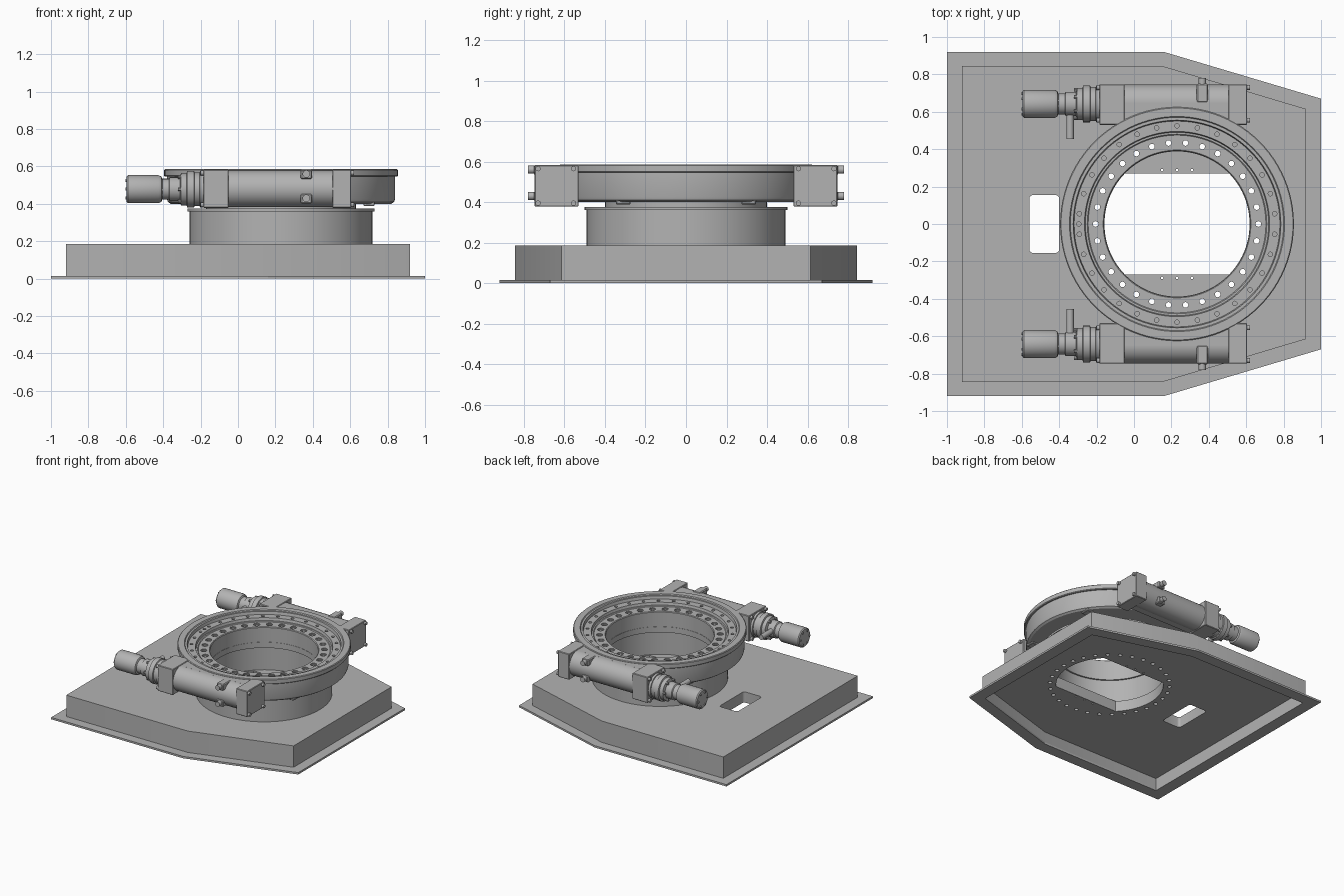
import bpy, bmesh, math
from mathutils import Matrix, Vector

cube = bpy.data.objects.get("Cube")
if cube:
    bpy.data.objects.remove(cube, do_unlink=True)

GREY = (0.45, 0.45, 0.45, 1)
steel = bpy.data.materials.new("steel_grey")
steel.use_nodes = True
steel.diffuse_color = GREY
steel.node_tree.nodes["Principled BSDF"].inputs["Base Color"].default_value = GREY
AXIS_X = 0.23                                   # centre of the turntable


def finish(name, bm):
    bmesh.ops.recalc_face_normals(bm, faces=bm.faces)
    mesh = bpy.data.meshes.new(name)
    bm.to_mesh(mesh)
    bm.free()
    mesh.materials.append(steel)
    ob = bpy.data.objects.new(name, mesh)
    bpy.context.collection.objects.link(ob)
    return ob


def select(ob):
    bpy.ops.object.select_all(action='DESELECT')
    ob.select_set(True)
    bpy.context.view_layer.objects.active = ob


def smooth(ob):
    select(ob)
    bpy.ops.object.shade_smooth_by_angle(angle=math.radians(32))
    return ob


def cut(ob, *cutters):
    for cutter in cutters:
        mod = ob.modifiers.new("cut", 'BOOLEAN')
        mod.operation, mod.solver, mod.object = 'DIFFERENCE', 'EXACT', cutter
        select(ob)
        bpy.ops.object.modifier_apply(modifier=mod.name)


def prism(name, outline, z0, z1):
    bm = bmesh.new()
    face = bm.faces.new([bm.verts.new((x, y, z0)) for x, y in outline])
    top = bmesh.ops.extrude_face_region(bm, geom=[face])["geom"]
    verts = [g for g in top if isinstance(g, bmesh.types.BMVert)]
    bmesh.ops.translate(bm, verts=verts, vec=(0, 0, z1 - z0))
    return finish(name, bm)


def lathe(name, profile, centre, direction='Z', closed=True, steps=48):
    """Turn (radius, height) points about an axis."""
    bm = bmesh.new()
    vs = [bm.verts.new((r, 0, h)) for r, h in profile]
    pairs = list(zip(vs, vs[1:])) + ([(vs[-1], vs[0])] if closed else [])
    edges = [bm.edges.new(p) for p in pairs]
    bmesh.ops.spin(bm, geom=vs + edges, cent=(0, 0, 0), axis=(0, 0, 1),
                   angle=math.tau, steps=steps, use_duplicate=False)
    bmesh.ops.remove_doubles(bm, verts=bm.verts, dist=1e-4)
    turn = {'Z': Matrix(), 'X': Matrix.Rotation(math.pi / 2, 4, 'Y'),
            'Y': Matrix.Rotation(-math.pi / 2, 4, 'X')}[direction]
    bm.transform(Matrix.Translation(centre) @ turn)
    return smooth(finish(name, bm))


def rod(name, radius, length, centre, direction, steps=24):
    return lathe(name, [(0, 0), (radius, 0), (radius, length), (0, length)],
                 centre, direction, closed=False, steps=steps)


def box(name, lo, hi, bevel=0.004):
    bm = bmesh.new()
    bmesh.ops.create_cube(bm, size=1)
    lo, hi = Vector(lo), Vector(hi)
    bm.transform(Matrix.Translation((lo + hi) / 2) @ Matrix.Diagonal((*(hi - lo), 1)))
    if bevel:
        bmesh.ops.bevel(bm, geom=bm.edges[:], offset=bevel, segments=1, affect='EDGES')
    return finish(name, bm)


def pins(name, spots, radius, z0, z1):
    """One cutter holding many upright cylinders."""
    bm = bmesh.new()
    for x, y in spots:
        bmesh.ops.create_cone(bm, cap_ends=True, segments=16, radius1=radius,
                              radius2=radius, depth=z1 - z0,
                              matrix=Matrix.Translation((x, y, (z0 + z1) / 2)))
    return finish(name, bm)


def ring_spots(radius, count, offset=0):
    angles = [math.radians(offset) + math.tau * i / count for i in range(count)]
    return [(AXIS_X + radius * math.cos(a), radius * math.sin(a)) for a in angles]


def plan(back, tip, bend, half, tip_half):
    return [(back, -half), (bend, -half), (tip, -tip_half),
            (tip, tip_half), (bend, half), (back, half)]


# Cutters for the hollow base and its openings
recess = prism("recess_cutter", plan(-0.905, 0.905, 0.148, 0.83, 0.603), -0.1, 0.1)
slot_pts = []
for cx, cy, start in ((-0.42, 0.135, 0), (-0.54, 0.135, 90), (-0.54, -0.135, 180), (-0.42, -0.135, 270)):
    for k in range(5):
        a = math.radians(start + 22.5 * k)
        slot_pts.append((cx + 0.02 * math.cos(a), cy + 0.02 * math.sin(a)))
slot = prism("slot_cutter", slot_pts, -0.1, 0.3)
half_arc = math.asin(0.27 / 0.39)
arc = [half_arc * (k / 12 - 1) for k in range(25)]
well_pts = [(AXIS_X + 0.39 * math.cos(a), 0.39 * math.sin(a)) for a in arc]
well_pts += [(AXIS_X - 0.39 * math.cos(a), -0.39 * math.sin(a)) for a in arc]
well = prism("well_cutter", well_pts, -0.1, 0.3)
bolt_spots = ring_spots(0.435, 30)
bolts = pins("bolt_hole_cutter", bolt_spots, 0.015, -0.1, 0.8)
sinks = pins("bolt_sink_cutter", bolt_spots, 0.023, 0.522, 0.7)
dowels = pins("dowel_cutter", ring_spots(0.525, 30, 6) + [(AXIS_X - 0.525, 0)], 0.012, 0.535, 0.7)
taps = pins("tap_cutter", [(AXIS_X + dx, s * 0.288) for dx in (-0.08, 0, 0.08) for s in (-1, 1)],
            0.007, -0.1, 0.3)

# Base with its foot flange
flange = prism("base_flange", plan(-1, 1, 0.16, 0.92, 0.67), 0, 0.015)
cut(flange, recess)
base = prism("base_box", plan(-0.92, 0.92, 0.15, 0.845, 0.615), 0.015, 0.185)
cut(base, recess, slot, well, bolts, taps)
smooth(base)

# Pedestal drum and neck
centre = (AXIS_X, 0, 0)
drum = lathe("pedestal_drum", [(0.4, 0.185), (0.49, 0.185), (0.49, 0.36), (0.5, 0.36),
                               (0.5, 0.375), (0.4, 0.375)], centre, steps=96)
cut(drum, bolts)
smooth(drum)
lathe("neck", [(0.388, 0.365), (0.4, 0.365), (0.4, 0.41), (0.388, 0.41)], centre, steps=96)

# Slewing ring
ring = lathe("slewing_ring", [
    (0.39, 0.4), (0.39, 0.525), (0.395, 0.53), (0.475, 0.53), (0.48, 0.535), (0.49, 0.535),
    (0.495, 0.555), (0.55, 0.555), (0.555, 0.578), (0.57, 0.578), (0.575, 0.585),
    (0.62, 0.585), (0.625, 0.58), (0.625, 0.55), (0.62, 0.545), (0.61, 0.545),
    (0.61, 0.425), (0.605, 0.41), (0.59, 0.4)], centre, steps=96)
cut(ring, bolts, sinks, dowels)
smooth(ring)

for cutter in (recess, slot, well, bolts, sinks, dowels, taps):
    bpy.data.objects.remove(cutter, do_unlink=True)

# Worm drives on both sides
for side, s in (("front", -1), ("back", 1)):
    def span(y0, y1):
        return sorted((s * y0, s * y1))

    def block(name, x0, x1, y0, y1, z0, z1, bevel=0.004):
        a, b = span(y0, y1)
        return box(f"{side}_{name}", (x0, a, z0), (x1, b, z1), bevel)

    yc = s * 0.647
    rod(f"{side}_worm_housing", 0.098, 0.6, (-0.08, yc, 0.48), 'X', steps=48)
    block("housing_web", -0.1, 0.55, 0.56, 0.65, 0.39, 0.578, 0)
    block("inner_end_block", -0.185, -0.05, 0.53, 0.747, 0.378, 0.583)
    block("outer_end_block", 0.505, 0.605, 0.53, 0.747, 0.378, 0.583)

    # Corner bolts on the end blocks
    for y in (0.555, 0.73):
        for z in (0.395, 0.565):
            rod(f"{side}_outer_bolt", 0.013, 0.018, (0.603, s * y, z), 'X', 12)
            rod(f"{side}_inner_bolt", 0.013, 0.018, (-0.201, s * y, z), 'X', 12)

    # Grease fittings
    for z in (0.43, 0.56):
        block("fitting_pad", 0.335, 0.395, 0.65, 0.75, z - 0.028, z + 0.022, 0.006)
        rod(f"{side}_fitting", 0.02, 0.035, (0.365, s * 0.762 - 0.0175, z), 'Y', 16)

    # Motor with stepped coupling flange
    lathe(f"{side}_motor", [
        (0, -0.595), (0.068, -0.595), (0.075, -0.588), (0.075, -0.425), (0.068, -0.41),
        (0.056, -0.405), (0.056, -0.37), (0.064, -0.365), (0.064, -0.31), (0.086, -0.305),
        (0.086, -0.275), (0.098, -0.272), (0.098, -0.235), (0.09, -0.232), (0.09, -0.205),
        (0.097, -0.203), (0.097, -0.18), (0, -0.18)], (0, s * 0.642, 0.478), 'X', closed=False)
    for k in range(6):
        a = math.tau * k / 6
        dy, dz = math.cos(a), math.sin(a)
        rod(f"{side}_motor_screw", 0.008, 0.01,
            (-0.602, s * 0.642 + 0.055 * dy, 0.478 + 0.055 * dz), 'X', 10)
        rod(f"{side}_coupling_bolt", 0.01, 0.018,
            (-0.322, s * 0.642 + 0.076 * dy, 0.478 + 0.076 * dz), 'X', 10)
    rod(f"{side}_drain_pipe", 0.02, 0.16, (-0.342, span(0.455, 0.615)[0], 0.485), 'Y')

# Low pads under the ring
for x in (-1, 1):
    for y in (-1, 1):
        px, py = AXIS_X + x * 0.47, y * 0.31
        box("ring_pad", (px - 0.03, py - 0.035, 0.388), (px + 0.03, py + 0.035, 0.41))
